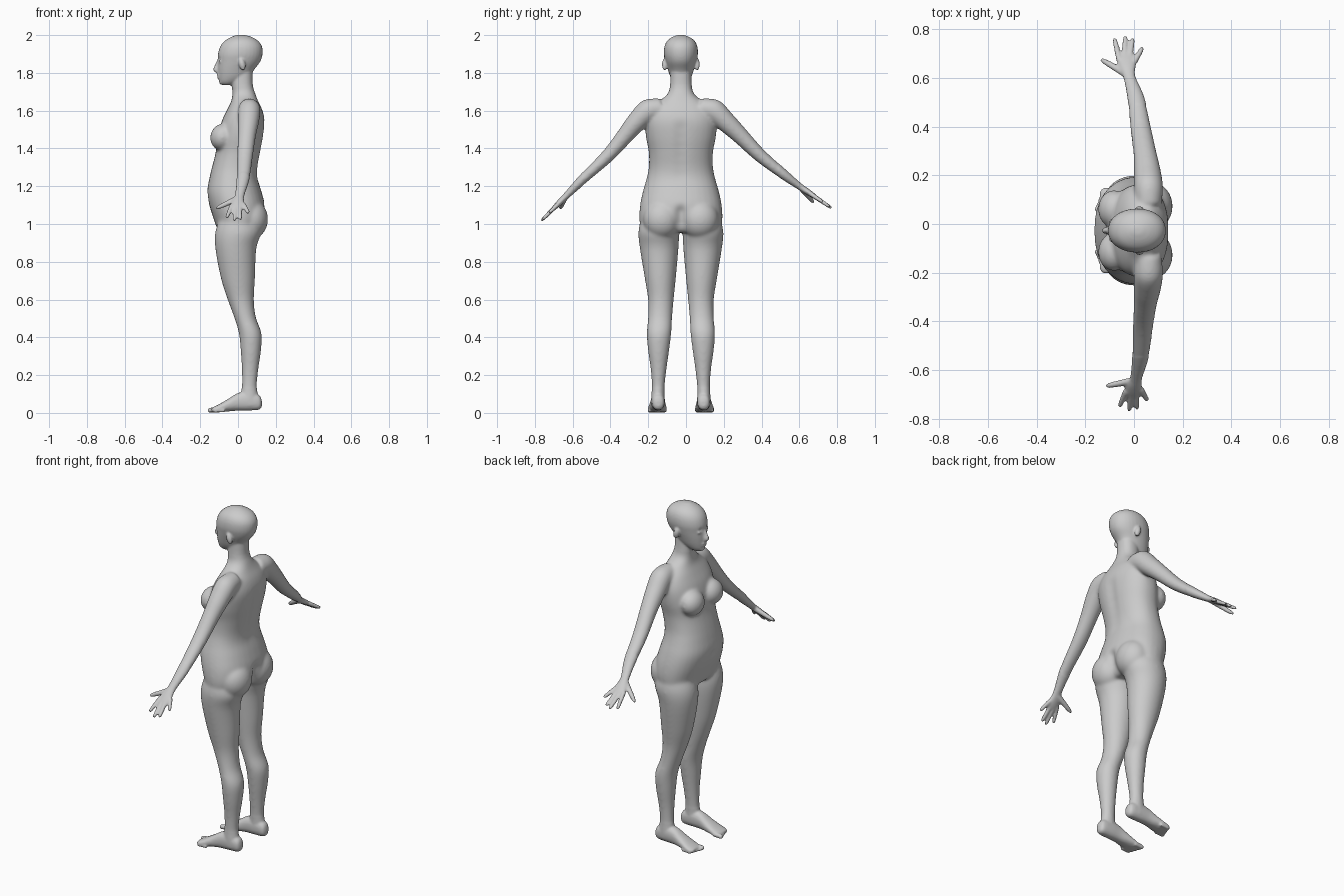
import bpy, bmesh, math
from mathutils import Vector as V, Matrix

C = -0.027                     # y of the body's mirror plane
X, Y, Z = V((1, 0, 0)), V((0, 1, 0)), V((0, 0, 1))
bm = bmesh.new()


def catmull(a, b, c, d, t):
    return 0.5 * (2 * b + (c - a) * t + (2 * a - 5 * b + 4 * c - d) * t * t
                  + (3 * b - a - 3 * c + d) * t ** 3)


def loft(sections, power=2.0, n=32, sub=4):
    """Closed skin through (centre, half axis a, half axis b) sections."""
    s, fine = sections, []
    for i in range(len(s) - 1):
        q = [s[max(i - 1, 0)], s[i], s[i + 1], s[min(i + 2, len(s) - 1)]]
        for k in range(sub):
            fine.append([catmull(*[p[j] for p in q], k / sub) for j in range(3)])
    fine.append(s[-1])
    rings = []
    for c, a, b in fine:
        ring = []
        for k in range(n):
            t = 2 * math.pi * k / n
            u, v = math.cos(t), math.sin(t)
            u = math.copysign(abs(u) ** (2 / power), u)
            v = math.copysign(abs(v) ** (2 / power), v)
            ring.append(bm.verts.new(c + a * u + b * v))
        rings.append(ring)
    for r, q in zip(rings, rings[1:]):
        for k in range(n):
            bm.faces.new((r[k], r[(k + 1) % n], q[(k + 1) % n], q[k]))
    for r in (rings[0], rings[-1]):
        bm.faces.new(r)


def upright(rows, side=0, power=2.0):
    """Rows of z, front x, back x, y offset, half width."""
    loft([(V(((f + b) / 2, C + side * o, z)), X * ((b - f) / 2), Y * w)
          for z, f, b, o, w in rows], power)


def limb(points, radii):
    """Tube along points; radii are (half width in x, half thickness)."""
    p = [V(q) for q in points]
    out = []
    for i, c in enumerate(p):
        t = (p[min(i + 1, len(p) - 1)] - p[max(i - 1, 0)]).normalized()
        nrm = t.cross(X).normalized()
        out.append((c, nrm.cross(t) * radii[i][0], nrm * radii[i][1]))
    loft(out, n=20)


def ball(c, r, tilt=0):
    m = Matrix.Translation(c) @ Matrix.Rotation(tilt, 4, 'Y') @ Matrix.Diagonal((*r, 1))
    bmesh.ops.create_uvsphere(bm, u_segments=28, v_segments=18, radius=1, matrix=m)


# torso and neck
upright([(.955, -.09, .09, 0, .17), (.98, -.112, .115, 0, .21), (1.03, -.13, .14, 0, .22),
         (1.10, -.152, .142, 0, .216), (1.17, -.163, .125, 0, .202), (1.24, -.152, .105, 0, .182),
         (1.30, -.138, .105, 0, .17), (1.38, -.118, .12, 0, .17), (1.46, -.108, .135, 0, .185),
         (1.54, -.088, .142, 0, .19), (1.60, -.06, .13, 0, .17), (1.65, -.036, .107, 0, .115),
         (1.69, -.03, .092, 0, .07), (1.74, -.033, .078, 0, .057), (1.83, -.035, .078, 0, .055)],
        power=2.25)

# head
upright([(1.735, -.08, -.03, 0, .02), (1.75, -.097, .01, 0, .038), (1.78, -.104, .06, 0, .056),
         (1.82, -.107, .088, 0, .07), (1.86, -.107, .118, 0, .082), (1.90, -.106, .13, 0, .09),
         (1.94, -.094, .127, 0, .087), (1.97, -.07, .106, 0, .072), (1.99, -.036, .072, 0, .045),
         (2.001, -.005, .035, 0, .014)], power=2.1)

# nose and lips
loft([(V((-.102, C, 1.868)), X * .008, Y * .007), (V((-.112, C, 1.84)), X * .012, Y * .009),
      (V((-.117, C, 1.815)), X * .015, Y * .014), (V((-.108, C, 1.803)), X * .012, Y * .012)])
ball((-.099, C, 1.788), (.015, .022, .007))
ball((-.099, C, 1.775), (.013, .02, .007))
ball((-.085, C, 1.753), (.016, .024, .016))

for s in (-1, 1):
    # ear, brow, breast, buttock
    ball((.022, C + s * .086, 1.845), (.017, .014, .033), -.25)
    ball((-.094, C + s * .034, 1.862), (.011, .014, .009))
    ball((-.083, C + s * .088, 1.46), (.064, .078, .072), .25)
    ball((.07, C + s * .1, 1.025), (.089, .1, .105))
    # leg
    upright([(1.04, -.09, .09, .12, .085), (.96, -.12, .122, .118, .107), (.87, -.12, .097, .115, .102),
             (.71, -.09, .09, .109, .082), (.60, -.055, .084, .106, .068), (.505, -.02, .095, .11, .064),
             (.42, .005, .125, .116, .065), (.33, .014, .122, .118, .056), (.23, .02, .108, .118, .042),
             (.14, .02, .1, .12, .034), (.08, .012, .108, .122, .035), (.04, .01, .11, .122, .034)], s)
    # foot: x, bottom, top, y offset, half width
    loft([(V((x, C + s * o, (lo + hi) / 2)), Z * ((hi - lo) / 2), Y * w) for x, lo, hi, o, w in [
        (.126, .035, .065, .12, .012), (.112, .017, .095, .12, .03), (.06, .013, .115, .121, .036),
        (.0, .012, .105, .122, .037), (-.05, .008, .075, .123, .043), (-.10, .003, .046, .125, .05),
        (-.125, .003, .034, .126, .048), (-.14, .008, .026, .126, .036)]], 2.3)
    # toes
    for i in range(5):
        r = .0135 if i == 0 else .0095
        tip = -.152 + .0075 * i
        y = C + s * (.088 + .0195 * i)
        loft([(V((tip + .05, y, r + .004)), Y * r, Z * r), (V((tip + .01, y, r + .002)), Y * r, Z * r),
              (V((tip, y, r)), Y * r, Z * r), (V((tip - .009, y, r)), Y * r * .5, Z * r * .5)], n=12)

# arms with palms, one slightly higher than the other
RADII = [(.052, .052), (.06, .062), (.056, .054), (.048, .045), (.043, .036), (.035, .027),
         (.025, .018), (.034, .016), (.04, .013), (.032, .009)]
ARMS = [
    (-1, [(.06, -.127, 1.615), (.06, -.2, 1.6), (.055, -.262, 1.54), (.047, -.325, 1.465),
          (.037, -.415, 1.36), (.027, -.54, 1.243), (.009, -.63, 1.153), (0, -.665, 1.118),
          (-.002, -.692, 1.091), (0, -.706, 1.077)],
     [(-.06, .75), (-.02, .767), (.013, .76), (.055, .725)], (-.115, .665)),
    (1, [(.06, .073, 1.615), (.06, .146, 1.6), (.055, .212, 1.54), (.045, .29, 1.465),
         (.027, .395, 1.36), (.008, .515, 1.264), (-.018, .6, 1.2), (-.026, .645, 1.17),
         (-.03, .678, 1.147), (-.03, .694, 1.136)],
     [(-.08, .762), (-.036, .772), (-.005, .762), (.036, .725)], (-.135, .675)),
]
for s, path, tips, thumb in ARMS:
    limb(path, RADII)
    wrist, knuckle = V(path[6]), V(path[8])
    slope = (knuckle.z - wrist.z) / abs(knuckle.y - wrist.y)

    def on_hand(x, y, drop=0):
        return V((x, s * y, wrist.z + slope * (y - abs(wrist.y)) - drop))

    # fingers
    for i, (x, y) in enumerate(tips):
        a = on_hand(knuckle.x + (i - 1.5) * .02, abs(knuckle.y) - .008 - .007 * (i == 3))
        b = on_hand(x, y)
        limb([a, a.lerp(b, .5), a.lerp(b, .88), b],
             [(.0125, .0125), (.0115, .011), (.01, .009), (.005, .005)])
    # thumb
    a = on_hand(wrist.x - .008, abs(wrist.y) + .012, .005)
    b = on_hand(*thumb, .035)
    limb([a, a.lerp(b, .45), a.lerp(b, .85), b],
         [(.018, .015), (.0145, .0135), (.0115, .011), (.006, .006)])

# fuse all parts into one skin
bmesh.ops.recalc_face_normals(bm, faces=bm.faces)
raw = bpy.data.meshes.new("raw_body")
bm.to_mesh(raw)
bm.free()
body = bpy.data.objects.new("body", raw)
bpy.context.collection.objects.link(body)
fuse = body.modifiers.new("fuse", 'REMESH')
fuse.mode = 'VOXEL'
fuse.voxel_size = .006
skin = bpy.data.meshes.new_from_object(body.evaluated_get(bpy.context.evaluated_depsgraph_get()))
body.modifiers.clear()
body.data = skin

# dents: eye sockets, mouth, navel, spine, cleft (centre, radius, push in x)
DENTS = [((-.107, C + s * .033, 1.872), .012, .008) for s in (-1, 1)]
DENTS += [((-.112, C + k * .009, 1.7815), .005, .004) for k in (-1, 0, 1)]
DENTS += [((-.16, C, 1.145), .012, .018)]
DENTS += [((.13, C, 1.26 + .05 * k), .03, -.008) for k in range(6)]
DENTS += [((.14, C, .95 + .03 * k), .022, -.022) for k in range(5)]
for pos, r, push in DENTS:
    pos = V(pos)
    for v in skin.vertices:
        d2 = (v.co - pos).length_squared
        if d2 < 9 * r * r:
            v.co.x += push * math.exp(-d2 / (r * r))

# soften the trunk and limbs strongly, the hands, feet and face lightly
soft = body.vertex_groups.new(name="soft")
soft.add([v.index for v in skin.vertices
          if .13 < v.co.z < 1.72 and abs(v.co.y - C) < .52], 1, 'REPLACE')
for name, count in (("soft", 28), ("", 4)):
    m = body.modifiers.new("smooth", 'SMOOTH')
    m.factor = .5
    m.iterations = count
    m.vertex_group = name
skin.polygons.foreach_set("use_smooth", [True] * len(skin.polygons))
skin.update()
